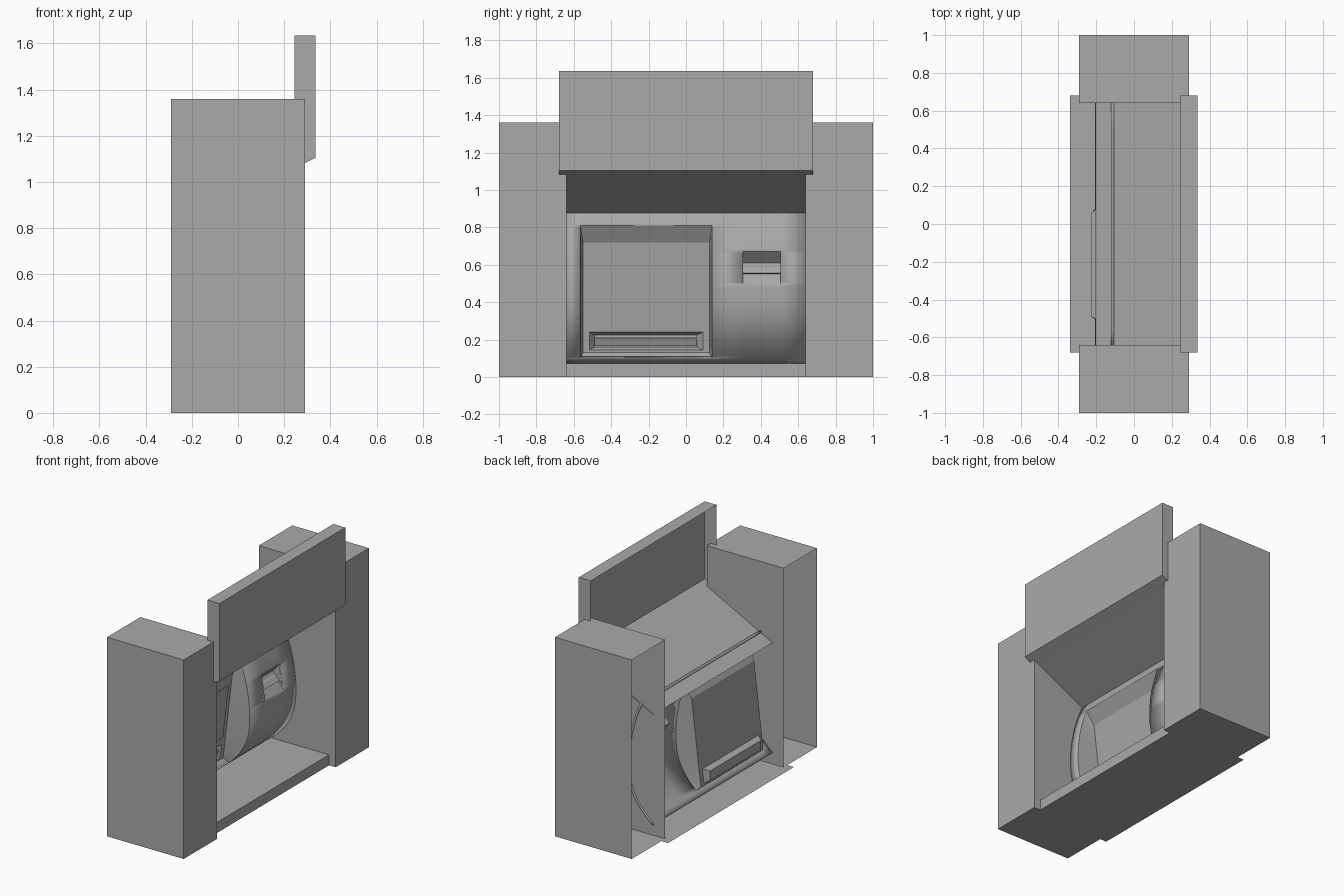
import bpy, bmesh

old = bpy.data.objects.get("Cube")
if old:
    bpy.data.objects.remove(old)

grey = bpy.data.materials.new("mid_grey")
grey.use_nodes = True
COLOR = (0.4, 0.4, 0.4, 1)
grey.diffuse_color = COLOR
grey.node_tree.nodes["Principled BSDF"].inputs["Base Color"].default_value = COLOR


def finish(name, bm):
    bmesh.ops.remove_doubles(bm, verts=bm.verts, dist=0.0005)
    me = bpy.data.meshes.new(name)
    bm.to_mesh(me)
    bm.free()
    me.materials.append(grey)
    ob = bpy.data.objects.new(name, me)
    bpy.context.collection.objects.link(ob)
    return ob


def face(bm, pts):
    return bm.faces.new([bm.verts.new(p) for p in pts])


def box(name, lo, hi, drop=None):
    """Box between two corners; drop removes the faces turned towards a direction."""
    bm = bmesh.new()
    bmesh.ops.create_cube(bm, size=1)
    for v in bm.verts:
        v.co = [(a + b) / 2 + c * (b - a) for a, b, c in zip(lo, hi, v.co)]
    if drop:
        bm.normal_update()
        gone = [f for f in bm.faces if sum(n * d for n, d in zip(f.normal, drop)) > 0.9]
        bmesh.ops.delete(bm, geom=gone, context='FACES')
    return finish(name, bm)


def sheet(name, profile, y0, y1, caps=False):
    """Sweep an (x, z) profile along y."""
    bm = bmesh.new()
    for (xa, za), (xb, zb) in zip(profile, profile[1:]):
        face(bm, [(xa, y0, za), (xa, y1, za), (xb, y1, zb), (xb, y0, zb)])
    if caps:
        for y in (y0, y1):
            face(bm, [(x, y, z) for x, z in profile])
    return finish(name, bm)


def surface(name, fx, ys, zs, holes=()):
    """Sheet x = fx(z) over a y-z grid, leaving rectangular holes open."""
    bm = bmesh.new()
    for ya, yb in zip(ys, ys[1:]):
        for za, zb in zip(zs, zs[1:]):
            y, z = (ya + yb) / 2, (za + zb) / 2
            if not any(h[0] < y < h[1] and h[2] < z < h[3] for h in holes):
                face(bm, [(fx(za), ya, za), (fx(za), yb, za), (fx(zb), yb, zb), (fx(zb), ya, zb)])
    return finish(name, bm)


def funnel(name, fx, hole, bx, back, cap=True, n=16):
    """Recess walls from a hole in fx to a smaller rectangle on bx."""
    def loop(f, r):
        zs = [r[2] + (r[3] - r[2]) * i / n for i in range(n + 1)]
        return [(f(z), r[0], z) for z in zs] + [(f(z), r[1], z) for z in reversed(zs)]
    a, b = loop(fx, hole), loop(bx, back)
    bm = bmesh.new()
    for i in range(len(a)):
        j = (i + 1) % len(a)
        face(bm, [a[i], a[j], b[j], b[i]])
    if cap:
        face(bm, [b[0], b[n], b[n + 1], b[-1]])
    return finish(name, bm)


def line(p, q):
    """Straight x(z) through two (x, z) points."""
    return lambda z: p[0] + (q[0] - p[0]) * (z - p[1]) / (q[1] - p[1])


def bulge(z):
    """Bowed profile of the front panel."""
    if z > 0.45:
        return -0.01 - 0.102 * ((z - 0.45) / 0.44) ** 2
    return -0.01 - 0.19 * ((0.45 - z) / 0.38) ** 2.5


# Side pillars, open at the rear
for name, ya, yb in (("right_pillar", -1, -0.64), ("left_pillar", 0.64, 1)):
    box(name, (-0.29, ya, 0), (0.29, yb, 1.36), drop=(-1, 0, 0))

# Sign board, open at the rear, with a sloped underside
sign = box("sign_board", (0.245, -0.68, 1.06), (0.335, 0.68, 1.635), drop=(-1, 0, 0))
for v in sign.data.vertices:
    if v.co.z < 1.2:
        v.co.z = 1.105 if v.co.x > 0.3 else 1.06

# Sloped canopy under the sign
sheet("canopy", [(0.29, 1.083), (-0.205, 0.827)], -0.645, 0.645)

# Floor sill and base plate
sheet("floor_sill", [(0.24, 0), (0.24, 0.072), (-0.2, 0.072)], -0.64, 0.64)
bm = bmesh.new()
face(bm, [(0.24, -0.64, 0), (0.24, 0.64, 0), (-0.29, 0.64, 0), (-0.29, 0.68, 0),
          (-0.34, 0.68, 0), (-0.34, -0.68, 0), (-0.29, -0.68, 0), (-0.29, -0.64, 0)])
finish("base_plate", bm)

# Bowed front panel with openings
SCREEN = (-0.565, 0.14, 0.10, 0.81)
CARD = (0.305, 0.505, 0.50, 0.67)
levels = sorted({0.07, 0.89, *SCREEN[2:], *CARD[2:]} | {0.07 + 0.82 * i / 36 for i in range(37)})
panel = surface("front_panel", bulge, [-0.645, *SCREEN[:2], *CARD[:2], 0.645], levels, [SCREEN, CARD])
solid = panel.modifiers.new("thickness", 'SOLIDIFY')
solid.thickness = 0.012
solid.offset = -1

# Screen recess with its rear plate and display
rear = line((-0.20, 0.13), (-0.13, 0.72))
BACK = (-0.55, 0.125, 0.13, 0.72)
TRAY = (-0.515, 0.09, 0.145, 0.24)
funnel("screen_recess", bulge, SCREEN, rear, BACK, cap=False, n=32)
surface("screen_surround", rear, [BACK[0], *TRAY[:2], BACK[1]],
        [BACK[2], *TRAY[2:], BACK[3]], [TRAY])
sheet("display", [(rear(z) + d, z) for z, d in
                  ((0.29, 0), (0.29, 0.005), (0.655, 0.005), (0.655, 0))], -0.515, 0.09, caps=True)

# Cash tray with a sloped flap
funnel("cash_tray", rear, TRAY, lambda z: -0.225, (-0.49, 0.06, 0.16, 0.225))
sheet("cash_flap", [(-0.195, 0.215), (-0.19, 0.205), (-0.205, 0.165), (-0.22, 0.165)], -0.49, 0.06, caps=True)

# Card reader pocket and lip
slope = line((bulge(0.5), 0.5), (-0.09, 0.61))
funnel("card_pocket", bulge, CARD, slope, (0.305, 0.505, 0.50, 0.61))
sheet("card_lip", [(slope(0.59), 0.59), (slope(0.59) + 0.01, 0.585),
                   (slope(0.555) + 0.01, 0.555), (slope(0.555), 0.55)], 0.305, 0.505, caps=True)

# Smooth the bowed parts, keep edges sharp
bpy.ops.object.select_all(action='DESELECT')
for name in ("front_panel", "screen_recess"):
    bpy.data.objects[name].select_set(True)
bpy.context.view_layer.objects.active = panel
bpy.ops.object.shade_smooth_by_angle()
